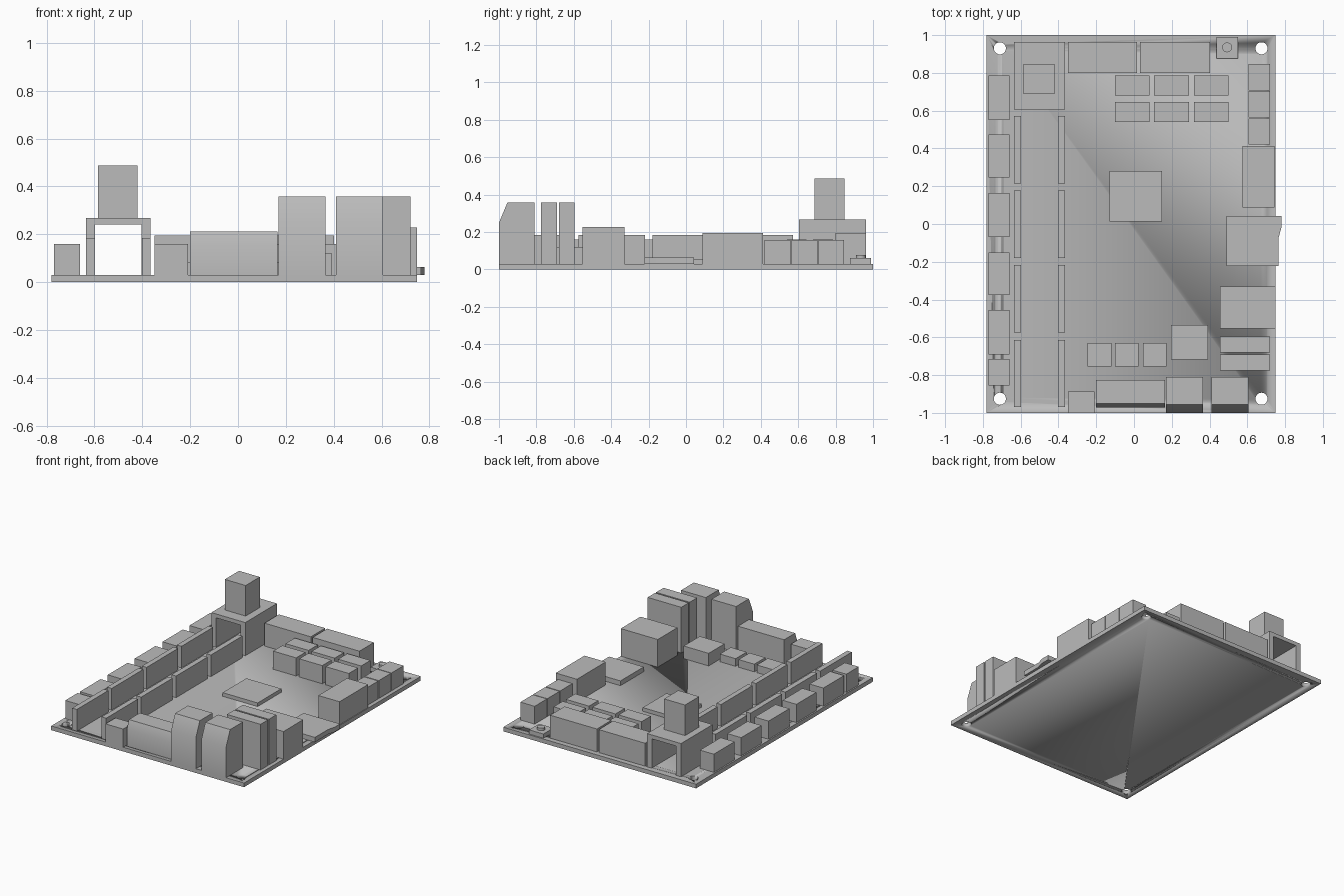
import bpy
import bmesh
from math import radians
from mathutils import Vector

if "Cube" in bpy.data.objects:
    bpy.data.objects.remove(bpy.data.objects["Cube"], do_unlink=True)

grey = bpy.data.materials.new("plain grey")
grey.use_nodes = True
grey.diffuse_color = (0.5, 0.5, 0.5, 1)
grey.node_tree.nodes["Principled BSDF"].inputs["Base Color"].default_value = (0.5, 0.5, 0.5, 1)

BOARD = 0.03  # top of the circuit board


def prism(name, points, offset):
    """Extrude a flat outline along an offset."""
    bm = bmesh.new()
    face = bm.faces.new([bm.verts.new(p) for p in points])
    extruded = bmesh.ops.extrude_face_region(bm, geom=[face])["geom"]
    moved = [v for v in extruded if isinstance(v, bmesh.types.BMVert)]
    bmesh.ops.translate(bm, verts=moved, vec=Vector(offset))
    bmesh.ops.recalc_face_normals(bm, faces=bm.faces)
    mesh = bpy.data.meshes.new(name)
    bm.to_mesh(mesh)
    bm.free()
    mesh.materials.append(grey)
    mesh.shade_smooth()
    mesh.set_sharp_from_angle(angle=radians(30))
    obj = bpy.data.objects.new(name, mesh)
    bpy.context.collection.objects.link(obj)
    return obj


def box(name, x0, x1, y0, y1, top, base=BOARD):
    return prism(name, [(x0, y0, base), (x1, y0, base), (x1, y1, base), (x0, y1, base)],
                 (0, 0, top - base))


def side_profile(name, x0, x1, outline):
    return prism(name, [(x0, y, z) for y, z in outline], (x1 - x0, 0, 0))


def cylinder(name, x, y, z0, z1, radius):
    bpy.ops.mesh.primitive_cylinder_add(vertices=32, radius=radius, depth=z1 - z0,
                                        location=(x, y, (z0 + z1) / 2))
    obj = bpy.context.object
    obj.name = name
    obj.data.materials.append(grey)
    bpy.ops.object.shade_smooth_by_angle(angle=radians(30))
    return obj


# Circuit board with four mounting holes
board = box("board", -0.78, 0.748, -1, 1, BOARD, 0)
for x in (-0.71, 0.675):
    for y in (-0.925, 0.93):
        cutter = cylinder("hole_cutter", x, y, -0.1, 0.1, 0.032)
        cutter.hide_render = True
        hole = board.modifiers.new("mounting hole", "BOOLEAN")
        hole.operation = "DIFFERENCE"
        hole.solver = "EXACT"
        hole.object = cutter
        bpy.context.view_layer.objects.active = board
        bpy.ops.object.modifier_apply(modifier=hole.name)
        bpy.data.objects.remove(cutter, do_unlink=True)

# Row of headers along the right edge of the model
for y0, y1 in ((0.55, 0.785), (0.245, 0.475), (-0.07, 0.165),
               (-0.375, -0.15), (-0.69, -0.455), (-0.855, -0.715)):
    box("edge_header", -0.77, -0.66, y0, y1, 0.16)

# Two parallel lines of socket strips
for x in (-0.635, -0.402):
    for i in range(4):
        y = 0.215 - 0.395 * i
        box("socket_strip", x, x + 0.037, y, y + 0.357, 0.185)

# Bridge module with a tall block on top
bridge = [(-0.635, BOARD), (-0.597, BOARD), (-0.597, 0.24), (-0.403, 0.24),
          (-0.403, BOARD), (-0.366, BOARD), (-0.366, 0.268), (-0.635, 0.268)]
prism("bridge_module", [(x, 0.605, z) for x, z in bridge], (0, 0.358, 0))
box("bridge_tower", -0.586, -0.421, 0.688, 0.848, 0.487, 0.268)

# Rear connectors
box("rear_connector", -0.35, 0.017, 0.8, 0.963, 0.194)
box("rear_connector", 0.032, 0.402, 0.8, 0.963, 0.194)

# Two rows of relays
for x in (-0.1, 0.107, 0.317):
    for y in (0.54, 0.68):
        box("relay", x, x + 0.183, y, y + 0.105, 0.16)

# Push button
box("button_base", 0.437, 0.55, 0.877, 0.99, 0.06)
cylinder("button_cap", 0.493, 0.935, 0.06, 0.078, 0.026)

# Chips and small components
box("main_chip", -0.13, 0.147, 0.012, 0.28, 0.056)
box("front_chip", 0.195, 0.393, -0.717, -0.535, 0.12)
for x in (-0.245, -0.1, 0.048):
    box("small_chip", x, x + 0.125, -0.755, -0.63, 0.085)

# Left edge connectors
for y in (0.42, 0.565, 0.708):
    box("small_side_connector", 0.607, 0.72, y, y + 0.138, 0.158)
box("long_side_connector", 0.575, 0.743, 0.088, 0.413, 0.195)
box("network_port", 0.455, 0.748, -0.553, -0.33, 0.228)
for y in (-0.775, -0.68):
    box("upright_port", 0.455, 0.721, y, y + 0.084, 0.357)

# Memory card overhanging the edge
card = [(0.49, 0.042), (0.78, 0.042), (0.78, -0.02), (0.765, -0.075), (0.765, -0.222), (0.49, -0.222)]
prism("memory_card", [(x, y, BOARD) for x, y in card], (0, 0, 0.034))

# Front ports with sloping faces
for x in (0.17, 0.41):
    side_profile("tall_front_port", x, x + 0.196,
                 [(-1, BOARD), (-1, 0.25), (-0.955, 0.357), (-0.81, 0.357), (-0.81, BOARD)])
side_profile("wide_front_port", -0.2, 0.165,
             [(-0.972, BOARD), (-0.972, 0.15), (-0.95, 0.212), (-0.825, 0.212), (-0.825, BOARD)])
box("front_jack", -0.35, -0.21, -1, -0.887, 0.16)
